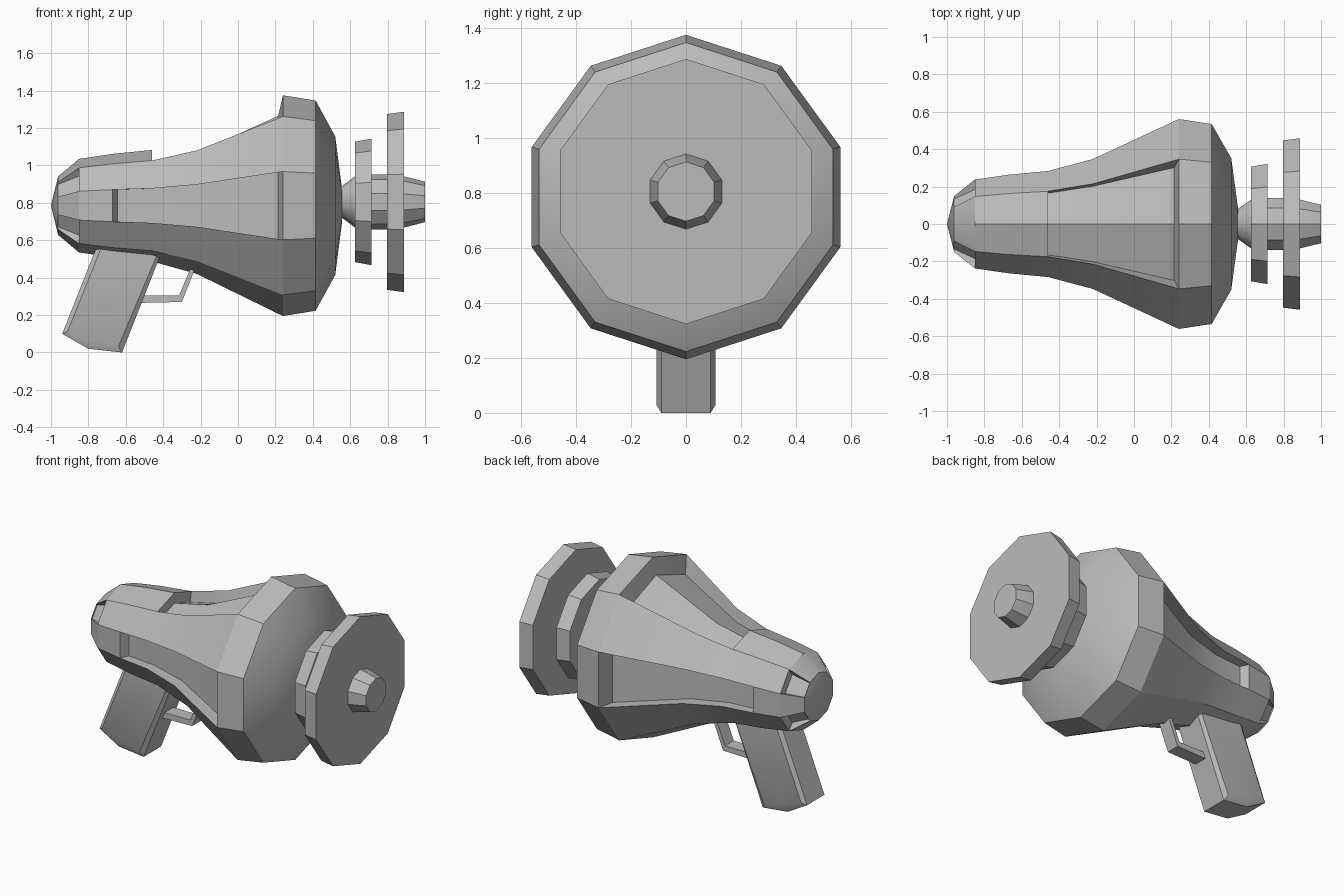
import bpy, bmesh
from math import sin, cos, radians

if "Cube" in bpy.data.objects:
    bpy.data.objects.remove(bpy.data.objects["Cube"], do_unlink=True)

SIDES = 10
grey = bpy.data.materials.new("plain grey")
grey.use_nodes = True
grey.diffuse_color = (0.5, 0.5, 0.5, 1)
grey.node_tree.nodes["Principled BSDF"].inputs["Base Color"].default_value = (0.5, 0.5, 0.5, 1)


def finish(name, bm):
    """Clean the mesh, link it and shade it with sharp facet edges."""
    bmesh.ops.remove_doubles(bm, verts=bm.verts[:], dist=0.0005)
    bmesh.ops.recalc_face_normals(bm, faces=bm.faces[:])
    mesh = bpy.data.meshes.new(name)
    bm.to_mesh(mesh)
    bm.free()
    mesh.materials.append(grey)
    obj = bpy.data.objects.new(name, mesh)
    bpy.context.collection.objects.link(obj)
    bpy.ops.object.select_all(action='DESELECT')
    obj.select_set(True)
    bpy.context.view_layer.objects.active = obj
    bpy.ops.object.shade_smooth_by_angle(angle=radians(30))


def loft(rings):
    """Bridge matching rings of points; returns the mesh and its face grid."""
    bm = bmesh.new()
    loops = [[bm.verts.new(p) for p in ring] for ring in rings]
    n = len(loops[0])
    grid = []
    for a, b in zip(loops, loops[1:]):
        grid.append([bm.faces.new((a[k], a[(k + 1) % n], b[(k + 1) % n], b[k])) for k in range(n)])
    return bm, grid, loops


def turned(profile, height):
    """Ten-sided turned shape along x from (x, radius) pairs."""
    step = radians(360 / SIDES)
    return loft([[(x, r * sin(k * step), height + r * cos(k * step)) for k in range(SIDES)]
                 for x, r in profile])


def sink(bm, faces, move):
    """Recess a patch of faces, moving the new floor with a rule."""
    new = bmesh.ops.extrude_face_region(bm, geom=faces)["geom"]
    old = [f for f in faces if f.is_valid]
    if old:
        bmesh.ops.delete(bm, geom=old, context='FACES_ONLY')
    for v in new:
        if isinstance(v, bmesh.types.BMVert):
            move(v.co)


# Body shell
AXIS = 0.785
REAR, TOP_REAR, FRONT = -0.67, -0.46, 0.24
body_profile = [(-1, 0), (-0.962, 0.156), (-0.85, 0.25), (REAR, 0.277), (TOP_REAR, 0.298),
                (-0.22, 0.365), (FRONT, 0.59), (0.415, 0.562), (0.52, 0.37), (0.556, 0.09)]
bm, grid, loops = turned(body_profile, AXIS)
bm.faces.new(loops[-1])


def depth(x):
    return 0.055 + 0.055 * (x - REAR) / (FRONT - REAR)


def move_side(co):
    co.y -= depth(co.x) * (1 if co.y > 0 else -1)
    if co.x > FRONT - 0.01:
        co.x -= 0.025
    elif co.x < REAR + 0.01:
        co.x += 0.025


def move_top(co):
    co.z -= depth(co.x)
    co.y *= 0.87 if co.x > 0 else 0.94
    if co.x > FRONT - 0.01:
        co.x -= 0.025


def move_notch(co):
    scale = 0.78 if co.x > -0.9 else 0.9
    co.y *= scale
    co.z = AXIS + (co.z - AXIS) * scale


# Long side panels, top panel and the four tail notches
for k in (2, 7):
    sink(bm, [grid[i][k] for i in range(3, 6)], move_side)
sink(bm, [grid[i][k] for i in (4, 5) for k in (0, 9)], move_top)
for k in (1, 3, 6, 8):
    sink(bm, [grid[1][k]], move_notch)
finish("body", bm)

# Barrel and its two flared discs
turned_parts = {
    "barrel": [(0.54, 0.07), (0.556, 0.085), (0.63, 0.14), (0.72, 0.147), (0.80, 0.147),
               (0.887, 0.137), (1.0, 0.108)],
    "small_disc": [(0.626, 0.322), (0.714, 0.338)],
    "large_disc": [(0.797, 0.47), (0.887, 0.482)],
}
for name, profile in turned_parts.items():
    bm, grid, loops = turned(profile, 0.805)
    bm.faces.new(loops[0])
    bm.faces.new(loops[-1])
    finish(name, bm)


def slab(name, layers):
    """Side outlines stacked across y and capped at both ends."""
    bm, grid, loops = loft([[(x, y, z) for x, z in outline] for y, outline in layers])
    bm.faces.new(loops[0])
    bm.faces.new(loops[-1])
    finish(name, bm)


# Slanted grip with bevelled sides
core = [(-0.742, 0.6), (-0.94, 0.10), (-0.80, 0.02), (-0.62, 0), (-0.383, 0.6)]
cheek = [(-0.715, 0.6), (-0.91, 0.115), (-0.79, 0.07), (-0.64, 0.03), (-0.40, 0.6)]
slab("grip", [(-0.108, cheek), (-0.09, core), (0.09, core), (0.108, cheek)])

# Trigger guard
guard = [(-0.54, 0.265), (-0.30, 0.27), (-0.225, 0.46), (-0.25, 0.46), (-0.315, 0.305), (-0.54, 0.305)]
slab("trigger_guard", [(-0.045, guard), (0.045, guard)])
